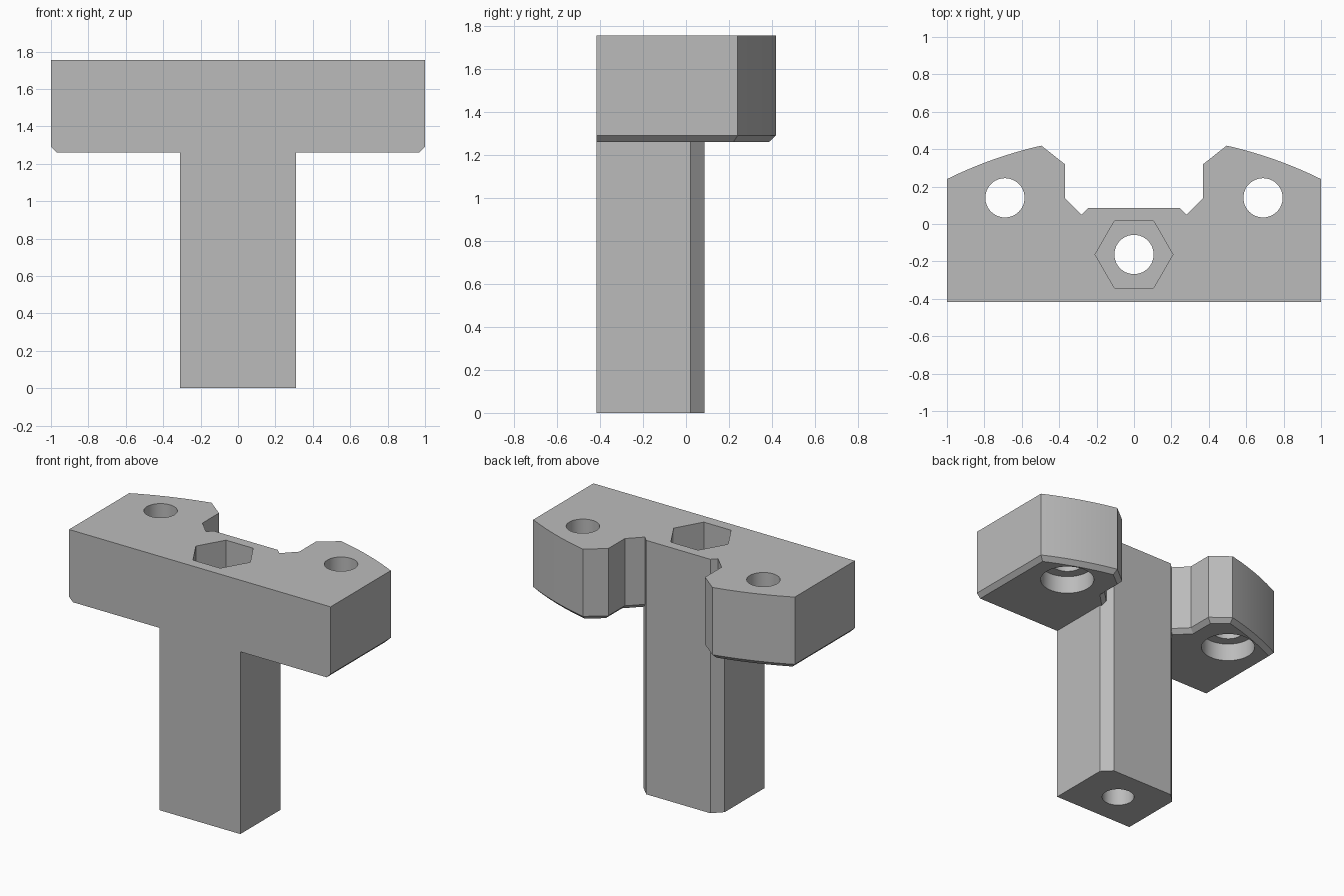
import bpy, bmesh, math
from math import sin, cos, tau

if "Cube" in bpy.data.objects:
    bpy.data.objects.remove(bpy.data.objects["Cube"])

TOP, HEAD_Z, FRONT = 1.755, 1.26, -0.417

grey = bpy.data.materials.new("plain_grey")
grey.use_nodes = True
colour = (0.5, 0.5, 0.5, 1)
grey.diffuse_color = colour
grey.node_tree.nodes["Principled BSDF"].inputs["Base Color"].default_value = colour


def prism(name, outline, z0, z1, chamfer=0):
    """Extrude an outline; optionally chamfer the bottom rim except the front."""
    bm = bmesh.new()
    base = bm.faces.new([bm.verts.new((x, y, z0)) for x, y in outline])
    side = bmesh.ops.extrude_face_region(bm, geom=[base])["geom"]
    for v in side:
        if isinstance(v, bmesh.types.BMVert):
            v.co.z = z1
    bmesh.ops.recalc_face_normals(bm, faces=bm.faces)
    if chamfer:
        rim = [e for e in bm.edges
               if all(abs(v.co.z - z0) < 1e-5 for v in e.verts)
               and not all(abs(v.co.y - FRONT) < 1e-5 for v in e.verts)]
        bmesh.ops.bevel(bm, geom=rim, offset=chamfer, segments=1,
                        affect='EDGES', clamp_overlap=False)
    mesh = bpy.data.meshes.new(name)
    bm.to_mesh(mesh)
    bm.free()
    mesh.materials.append(grey)
    obj = bpy.data.objects.new(name, mesh)
    bpy.context.collection.objects.link(obj)
    return obj


def ring(x, y, r, n):
    return [(x + r * cos(tau * i / n), y + r * sin(tau * i / n)) for i in range(n)]


def mirrored(half):
    return half + [(-x, y) for x, y in reversed(half)]


def combine(target, other, operation):
    bpy.context.view_layer.objects.active = target
    mod = target.modifiers.new(operation, 'BOOLEAN')
    mod.operation, mod.solver, mod.object = operation, 'EXACT', other
    bpy.ops.object.modifier_apply(modifier=mod.name)
    bpy.data.objects.remove(other)


# Crosshead with a curved back on each wing and a notch behind the stem
cy, radius = -1.78, 2.254
arc = [(x, cy + math.sqrt(radius ** 2 - x ** 2))
       for x in [1 - 0.505 * i / 10 for i in range(11)]]
head = [(1, FRONT)] + arc + [(0.37, 0.32), (0.37, 0.14), (0.2, -0.03)]
bracket = prism("bracket", mirrored(head), HEAD_Z, TOP, 0.03)

# Stem with chamfered back corners
stem = prism("stem", mirrored([(0.31, FRONT), (0.31, 0.02), (0.245, 0.085)]), 0, TOP)
combine(bracket, stem, 'UNION')

# Wing bolt holes, counterbored from below
for x in (-0.69, 0.69):
    for r, z0, z1 in ((0.105, 1, 2), (0.175, 1, HEAD_Z + 0.125)):
        combine(bracket, prism("bolt_cutter", ring(x, 0.14, r, 48), z0, z1), 'DIFFERENCE')

# Stem bore and hexagonal nut pocket
combine(bracket, prism("bore_cutter", ring(0, -0.163, 0.105, 48), -0.2, 2), 'DIFFERENCE')
combine(bracket, prism("nut_cutter", ring(0, -0.163, 0.208, 6), 0.85, 2), 'DIFFERENCE')

bpy.ops.object.select_all(action='DESELECT')
bracket.select_set(True)
bpy.context.view_layer.objects.active = bracket
bpy.ops.object.shade_smooth_by_angle(angle=math.radians(20))
